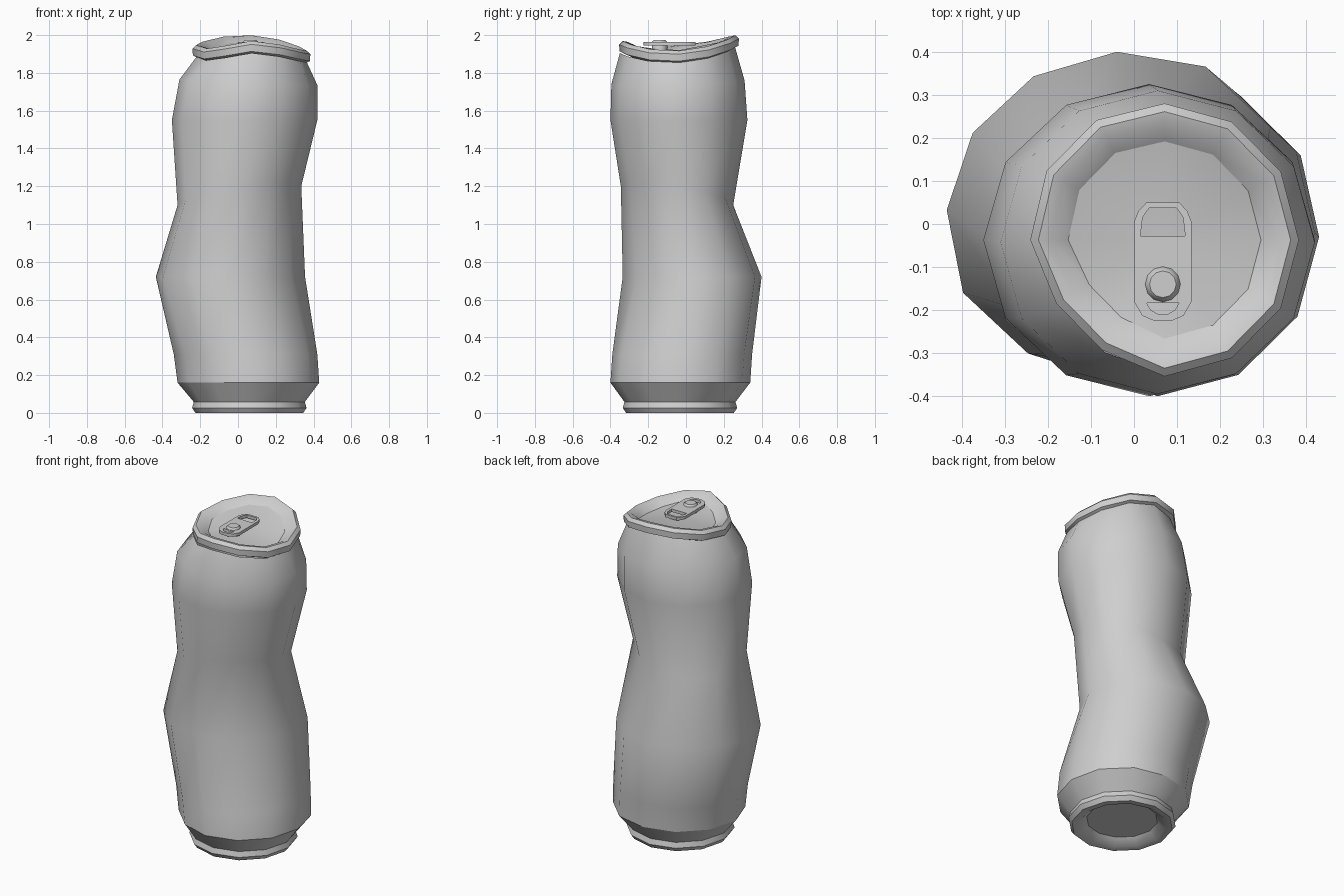
import bpy, bmesh
from math import sin, cos, pi, radians

SIDES = 12
old = bpy.data.objects.get("Cube")
if old:
    bpy.data.objects.remove(old, do_unlink=True)

metal = bpy.data.materials.new("grey_metal")
metal.use_nodes = True
GREY = (0.62, 0.62, 0.62, 1)
metal.diffuse_color = GREY
metal.node_tree.nodes["Principled BSDF"].inputs["Base Color"].default_value = GREY


def ring(x0, x1, y0, y1, z, tilt_x=0, tilt_y=0, saddle=0, corners=(0, 0, 0, 0), drop=0):
    """Twelve-sided oval, tilted and bent. Corners push the diagonals outward, in the
    order back left, back right, front right, front left; drop lowers the front right."""
    points = []
    for k in range(SIDES):
        c, s = cos(2 * pi * k / SIDES), sin(2 * pi * k / SIDES)
        quadrant = 4 * k // SIDES
        diagonal = abs(2 * c * s)
        push = corners[quadrant] * diagonal
        sink = drop * diagonal if quadrant == 2 else 0
        points.append(((x0 + x1) / 2 + c * ((x1 - x0) / 2 + push),
                       (y0 + y1) / 2 + s * ((y1 - y0) / 2 + push),
                       z + tilt_x * c + tilt_y * s - saddle * (c * c - s * s) - sink))
    return points


def round_ring(r, z, x=0.06, y=-0.032):
    return ring(x - r, x + r, y - r, y + r, z)


def rim_ring(r, z, x=0.071, y=-0.037):
    return ring(x - r, x + r, y - r - 0.005, y + r + 0.005, z, -0.015, 0.015, 0.026,
                corners=(0, 0.005, -0.025, 0), drop=0.025)


def finish(obj):
    obj.data.materials.clear()
    obj.data.materials.append(metal)
    bpy.ops.object.select_all(action="DESELECT")
    obj.select_set(True)
    bpy.context.view_layer.objects.active = obj
    bpy.ops.object.shade_smooth_by_angle(angle=radians(42))


def loft(name, rings, cap=False):
    """Skin between rings from bottom to top; optionally close the last one."""
    bm = bmesh.new()
    loops = [[bm.verts.new(p) for p in r] for r in rings]
    for a, b in zip(loops, loops[1:]):
        for k in range(SIDES):
            j = (k + 1) % SIDES
            bm.faces.new((a[k], a[j], b[j], b[k]))
    if cap:
        last = loops[-1]
        tip = bm.verts.new(sum((v.co for v in last), last[0].co * 0) / SIDES)
        for k in range(SIDES):
            bm.faces.new((last[k], last[(k + 1) % SIDES], tip))
    mesh = bpy.data.meshes.new(name)
    bm.to_mesh(mesh)
    bm.free()
    obj = bpy.data.objects.new(name, mesh)
    bpy.context.collection.objects.link(obj)
    finish(obj)


# Crushed side wall
shoulder = ring(-0.32, 0.43, -0.40, 0.34, 0.16, corners=(0.01, 0, -0.015, 0))
loft("crushed_body", [
    shoulder,
    ring(-0.34, 0.42, -0.39, 0.35, 0.31, corners=(0.01, 0, -0.01, 0)),
    ring(-0.435, 0.355, -0.335, 0.40, 0.72, corners=(0.02, -0.01, 0.02, -0.03)),
    ring(-0.32, 0.335, -0.345, 0.25, 1.15, 0.05, -0.05, corners=(0, 0.005, 0, -0.015)),
    ring(-0.35, 0.42, -0.40, 0.325, 1.55),
    ring(-0.31, 0.42, -0.395, 0.31, 1.75, -0.015, 0.01),
    ring(-0.22, 0.365, -0.35, 0.26, 1.895, -0.015, 0.015, 0.025,
         corners=(0, 0, -0.015, 0), drop=0.025),
])

# Bottom taper, foot and recessed underside, listed from the inside out
foot = [(0.2, 0.04), (0.245, 0.003), (0.285, 0.0), (0.303, 0.026), (0.294, 0.058)]
base = [round_ring(r, z) for r, z in foot]
loft("base", base + [shoulder])
loft("underside", [base[0][::-1]], cap=True)

# Bent rim with recessed lid
rim = [(0.278, 1.888), (0.31, 1.903), (0.312, 1.94), (0.293, 1.958), (0.267, 1.953),
       (0.224, 1.924)]
loft("rim", [rim_ring(r, z) for r, z in rim])
loft("lid", [rim_ring(*rim[-1])], cap=True)


# Pull tab: a flat plate with a finger hole and a small slot
def plate(name, outlines, z, half_thickness):
    curve = bpy.data.curves.new(name, "CURVE")
    curve.dimensions = "2D"
    curve.fill_mode = "BOTH"
    curve.extrude = half_thickness
    for half in outlines:
        full = half + [(-x, y) for x, y in reversed(half)]
        spline = curve.splines.new("POLY")
        spline.points.add(len(full) - 1)
        for point, (x, y) in zip(spline.points, full):
            point.co = (x, y, 0, 1)
        spline.use_cyclic_u = True
    obj = bpy.data.objects.new(name, curve)
    obj.location = (0.067, 0, z)
    bpy.context.collection.objects.link(obj)
    bpy.ops.object.select_all(action="DESELECT")
    obj.select_set(True)
    bpy.context.view_layer.objects.active = obj
    bpy.ops.object.convert(target="MESH")
    finish(bpy.context.object)


tab = [(0.038, 0.05), (0.057, 0.03), (0.067, 0.005), (0.067, -0.18), (0.048, -0.213), (0.02, -0.225)]
finger_hole = [(0.032, 0.037), (0.047, 0.015), (0.052, -0.028)]
slot = [(0.038, -0.183), (0.028, -0.2), (0.01, -0.21)]
plate("pull_tab", [tab, finger_hole, slot], 1.954, 0.009)

# Rivet holding the tab
loft("rivet", [round_ring(r, z, x=0.067, y=-0.14)
               for r, z in [(0.041, 1.92), (0.041, 1.963), (0.031, 1.974)]], cap=True)
